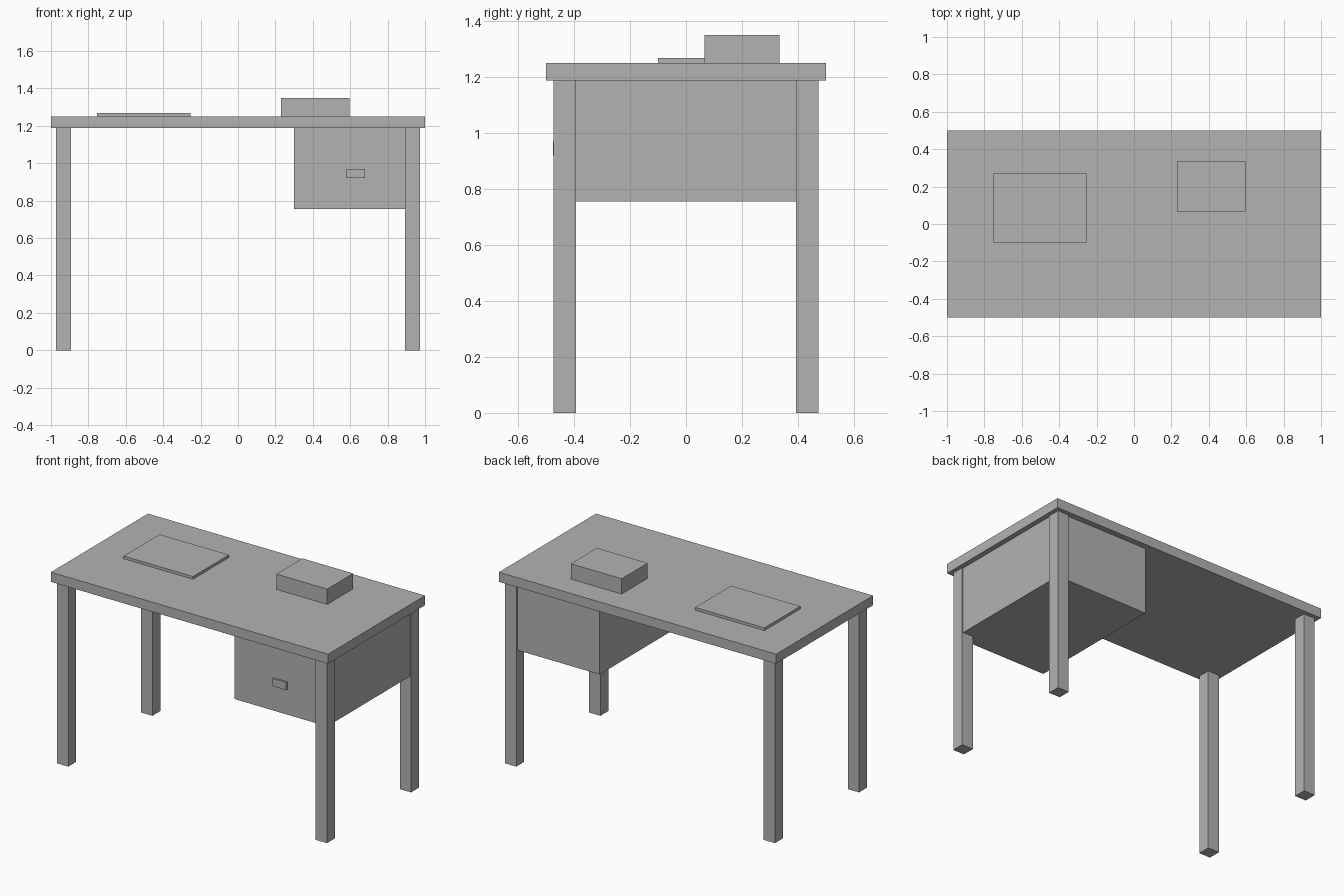
import bpy

if "Cube" in bpy.data.objects:
    bpy.data.objects.remove(bpy.data.objects["Cube"])

# Single flat grey
grey = bpy.data.materials.new("plain grey")
grey.diffuse_color = (0.45, 0.45, 0.45, 1.0)
grey.use_nodes = True
grey.node_tree.nodes["Principled BSDF"].inputs["Base Color"].default_value = grey.diffuse_color


def box(name, x, y, z):
    """Axis-aligned box from (min, max) pairs."""
    spans = (x, y, z)
    bpy.ops.mesh.primitive_cube_add(size=1, location=[(a + b) / 2 for a, b in spans])
    obj = bpy.context.object
    obj.name = name
    obj.scale = [b - a for a, b in spans]
    bpy.ops.object.transform_apply(location=False, rotation=False, scale=True)
    obj.data.materials.append(grey)
    return obj


TOP = 1.25        # upper surface of the desk
UNDER = 1.187     # underside of the desk top

# Desk top
box("desk_top", (-1, 1), (-0.5, 0.5), (UNDER, TOP))

# Four square legs
LEG_IN, LEG_OUT = 0.893, 0.974
for side, sx in (("left", -1), ("right", 1)):
    for end, sy in (("front", -1), ("back", 1)):
        box(f"{end}_{side}_leg",
            sorted((sx * LEG_IN, sx * LEG_OUT)),
            sorted((sy * LEG_IN - sy * 0.5, sy * LEG_OUT - sy * 0.5)),
            (0, UNDER))

# Drawer cabinet and its handle
box("drawer_cabinet", (0.30, 0.967), (-0.462, 0.462), (0.755, UNDER))
box("drawer_handle", (0.58, 0.68), (-0.475, -0.452), (0.92, 0.97))

# Items on the desk: thin pad and small box
box("desk_pad", (-0.755, -0.255), (-0.10, 0.27), (TOP, 1.268))
box("desk_box", (0.23, 0.597), (0.067, 0.335), (TOP, 1.35))
